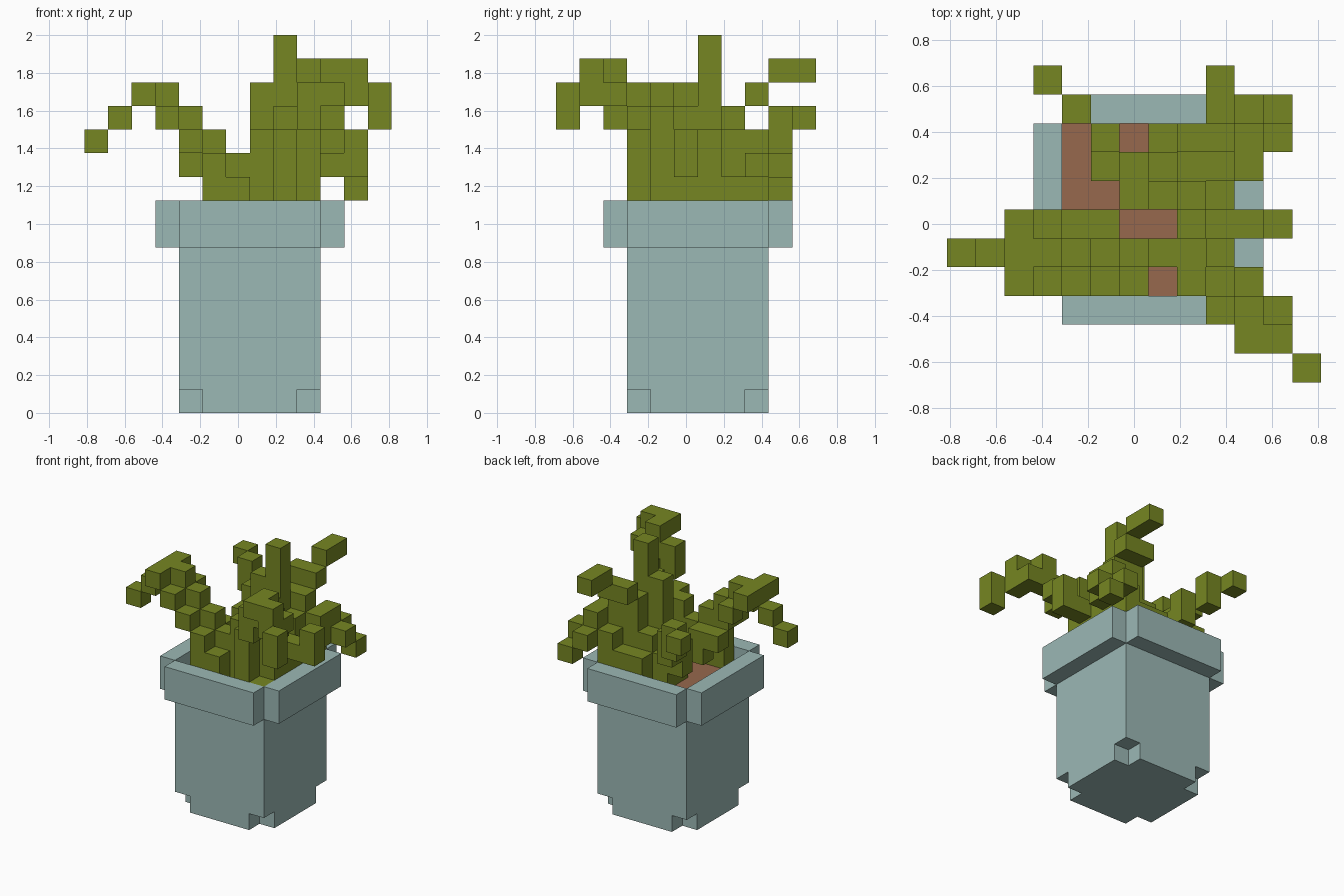
import bpy, bmesh
from mathutils import Vector

if "Cube" in bpy.data.objects:
    bpy.data.objects.remove(bpy.data.objects["Cube"], do_unlink=True)

S = 0.125                                  # edge of one block
ORIGIN = Vector((-0.8125, -0.6875, 0.0))   # corner of block (0, 0, 0)


def material(name, rgb):
    m = bpy.data.materials.new(name)
    m.use_nodes = True
    m.diffuse_color = (*rgb, 1)
    m.node_tree.nodes["Principled BSDF"].inputs["Base Color"].default_value = (*rgb, 1)
    return m


GLAZE = material("pale teal glaze", (0.33, 0.48, 0.46))
LEAF = material("olive green", (0.18, 0.24, 0.016))
SOIL = material("brown soil", (0.31, 0.14, 0.075))


def box(i0, i1, j0, j1, k0, k1):
    """All blocks in an inclusive range."""
    return {(i, j, k) for i in range(i0, i1 + 1)
            for j in range(j0, j1 + 1) for k in range(k0, k1 + 1)}


def columns(*spans):
    """Upright runs of blocks: x, y, lowest, highest."""
    cells = set()
    for i, j, k0, k1 in spans:
        cells |= box(i, i, j, j, k0, k1)
    return cells


def build(name, cells, mat):
    """Make one mesh from the outer faces of a set of blocks."""
    bm = bmesh.new()
    for c in cells:
        for axis in range(3):
            for side in (0, 1):
                n = list(c)
                n[axis] += 2 * side - 1
                if tuple(n) in cells:
                    continue
                u, v = (axis + 1) % 3, (axis + 2) % 3
                ring = []
                for a, b in ((0, 0), (1, 0), (1, 1), (0, 1)):
                    p = Vector(c)
                    p[axis] += side
                    p[u] += a
                    p[v] += b
                    ring.append(bm.verts.new(ORIGIN + p * S))
                bm.faces.new(ring if side else ring[::-1])
    bmesh.ops.remove_doubles(bm, verts=bm.verts, dist=1e-4)
    bmesh.ops.dissolve_limit(bm, angle_limit=0.01, verts=bm.verts, edges=bm.edges)
    me = bpy.data.meshes.new(name)
    bm.to_mesh(me)
    bm.free()
    me.materials.append(mat)
    ob = bpy.data.objects.new(name, me)
    bpy.context.collection.objects.link(ob)


# Pot body, with the four bottom corners cut away
corners = {(i, j, 0) for i in (4, 9) for j in (3, 8)}
build("pot_body", box(4, 9, 3, 8, 0, 6) - corners, GLAZE)

# Rim: four bars around the body, open at the corners
build("rim_front", box(4, 9, 2, 2, 7, 8), GLAZE)
build("rim_back", box(4, 9, 9, 9, 7, 8), GLAZE)
build("rim_right", box(3, 3, 3, 8, 7, 8), GLAZE)
build("rim_left", box(10, 10, 3, 8, 7, 8), GLAZE)

# Soil, one block below the rim's top
build("soil", box(4, 9, 3, 8, 7, 7), SOIL)

# Upright stems in the middle
build("centre_stems", columns(
    (8, 6, 8, 15), (7, 6, 8, 13), (8, 5, 8, 12), (9, 6, 8, 11), (6, 6, 8, 9)), LEAF)

# Frond arching out to the -x side
build("right_frond", columns(
    (0, 4, 11, 11), (1, 4, 12, 12), (2, 3, 13, 13), (2, 4, 13, 13), (2, 5, 13, 13),
    (3, 4, 13, 13), (3, 3, 12, 12), (3, 5, 12, 12), (4, 4, 11, 12), (4, 3, 11, 11),
    (4, 5, 10, 10), (5, 5, 9, 10), (5, 4, 10, 11), (6, 4, 9, 10), (5, 3, 8, 10),
    (6, 3, 8, 9), (7, 4, 8, 11), (8, 4, 8, 11)), LEAF)

# Frond arching over the front corner, its tip hanging
build("front_frond", columns(
    (8, 3, 8, 11), (9, 3, 8, 8), (9, 4, 8, 12), (10, 3, 12, 12), (9, 2, 12, 13),
    (10, 2, 13, 14), (10, 1, 14, 14), (11, 1, 13, 14), (11, 2, 13, 13),
    (12, 0, 12, 13)), LEAF)

# Short sprout to the +x side
build("left_sprout", columns((9, 5, 8, 10), (10, 5, 10, 10), (11, 5, 10, 11)), LEAF)

# Frond rising to the back
build("back_frond", columns(
    (9, 10, 14, 14), (9, 9, 14, 14), (9, 8, 13, 13), (8, 8, 13, 13),
    (8, 7, 8, 12), (9, 7, 9, 12), (7, 7, 8, 10), (7, 8, 8, 9)), LEAF)

# Frond drooping over the back +x corner
build("back_left_frond", columns(
    (11, 9, 9, 9), (11, 8, 10, 10), (10, 9, 10, 10), (10, 8, 10, 11),
    (10, 7, 10, 11), (9, 8, 8, 10), (8, 8, 8, 9)), LEAF)

# Frond rising over the back -x corner
build("back_right_frond", columns(
    (3, 10, 12, 12), (4, 9, 11, 12), (5, 8, 10, 11), (5, 7, 9, 10), (6, 7, 8, 9)), LEAF)
